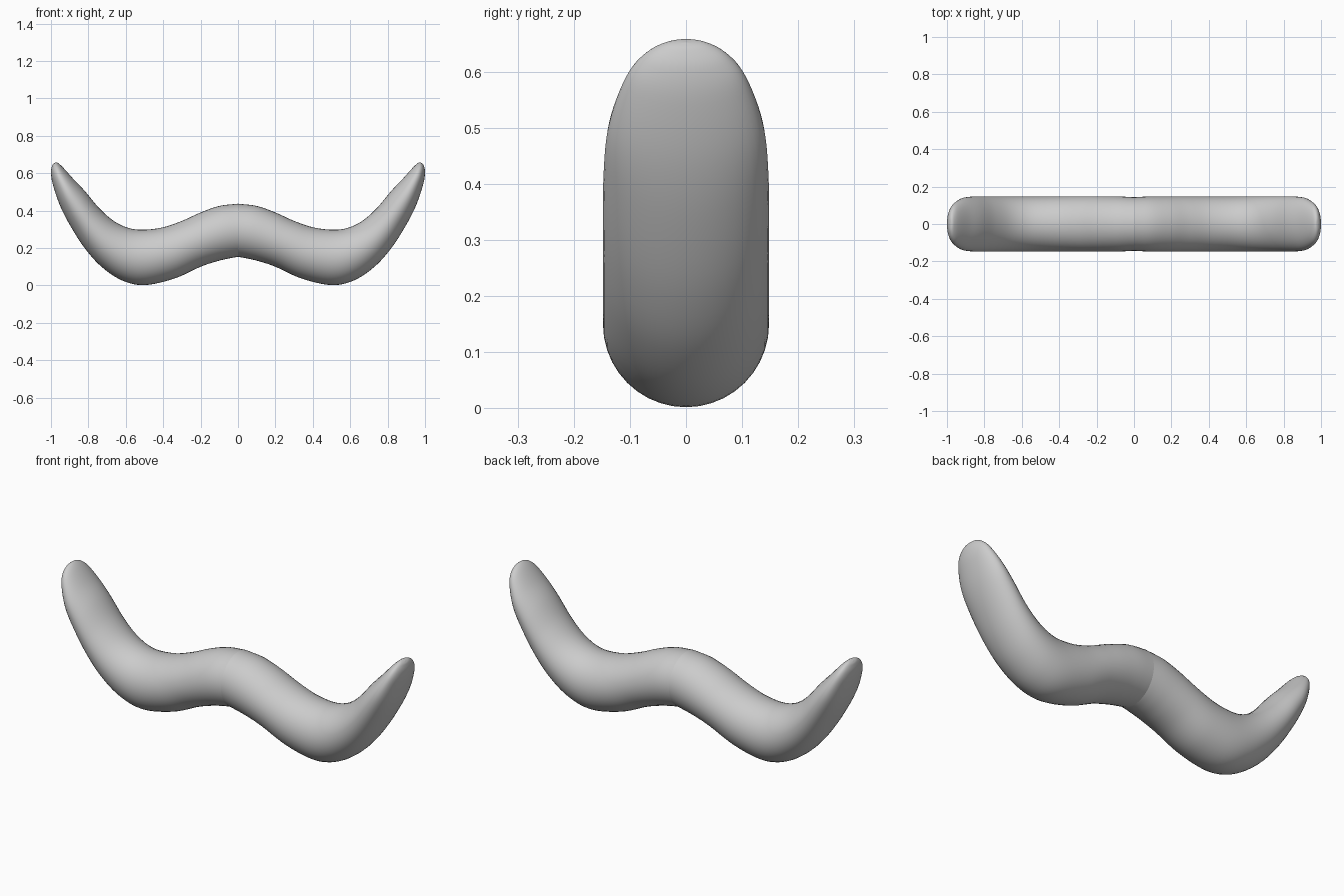
import bpy, bmesh, math
from mathutils import Vector

cube = bpy.data.objects.get("Cube")
if cube:
    bpy.data.objects.remove(cube, do_unlink=True)

SIDES, STEPS = 40, 6

# Stations along one half: upper x, z, lower x, z, half depth
stations = [
    (0, .437, 0, .153, .143),
    (.1, .425, .045, .145, .147),
    (.2, .39, .11, .13, .148),
    (.3, .345, .2, .1, .148),
    (.4, .311, .34, .037, .148),
    (.5, .298, .5, .002, .148),
    (.58, .306, .62, .027, .148),
    (.66, .342, .73, .1, .148),
    (.74, .411, .82, .2, .148),
    (.82, .506, .9, .325, .147),
    (.88, .569, .955, .435, .138),
    (.93, .625, .99, .54, .109),
    (.955, .649, 1, .6, .077),
    (.972, .658, .995, .637, .038),
    (.986, .652, .986, .652, 0),
]


def smooth_path(points):
    """Catmull-Rom samples through the stations."""
    pts = [Vector(p) for p in points]
    pts = [2 * pts[0] - pts[1]] + pts + [2 * pts[-1] - pts[-2]]
    out = []
    for a, b, c, d in zip(pts, pts[1:], pts[2:], pts[3:]):
        for i in range(STEPS):
            t = i / STEPS
            out.append(.5 * (2 * b + (c - a) * t + (2 * a - 5 * b + 4 * c - d) * t ** 2
                             + (3 * b - a - 3 * c + d) * t ** 3))
    return out


# Half of the moustache: oval rings bridged and closed at the tip
bm = bmesh.new()
rings = []
for ux, uz, lx, lz, w in smooth_path(stations):
    upper, lower = Vector((ux, 0, uz)), Vector((lx, 0, lz))
    mid, axis = (upper + lower) / 2, (upper - lower) / 2
    ring = []
    for k in range(SIDES):
        a = math.tau * k / SIDES
        ring.append(bm.verts.new(mid + axis * math.cos(a) + Vector((0, w * math.sin(a), 0))))
    rings.append(ring)
tip = bm.verts.new((stations[-1][0], 0, stations[-1][1]))
for r, s in zip(rings, rings[1:]):
    for k in range(SIDES):
        n = (k + 1) % SIDES
        bm.faces.new((r[k], r[n], s[n], s[k]))
for k in range(SIDES):
    bm.faces.new((rings[-1][k], rings[-1][(k + 1) % SIDES], tip))
bmesh.ops.recalc_face_normals(bm, faces=bm.faces)
if sum(f.normal.dot(f.calc_center_median() - Vector((.5, 0, .15))) for f in bm.faces) < 0:
    bmesh.ops.reverse_faces(bm, faces=bm.faces)
for f in bm.faces:
    f.smooth = True

mesh = bpy.data.meshes.new("moustache")
bm.to_mesh(mesh)
bm.free()
moustache = bpy.data.objects.new("moustache", mesh)
bpy.context.collection.objects.link(moustache)

# Mirrored half, unwelded so the middle crease stays visible
mirror = moustache.modifiers.new("mirror", 'MIRROR')
mirror.use_axis[0] = True
mirror.use_mirror_merge = False

# Plain grey
grey = bpy.data.materials.new("light_grey")
grey.use_nodes = True
colour = (.6, .6, .6, 1)
grey.diffuse_color = colour
grey.node_tree.nodes["Principled BSDF"].inputs["Base Color"].default_value = colour
mesh.materials.append(grey)
